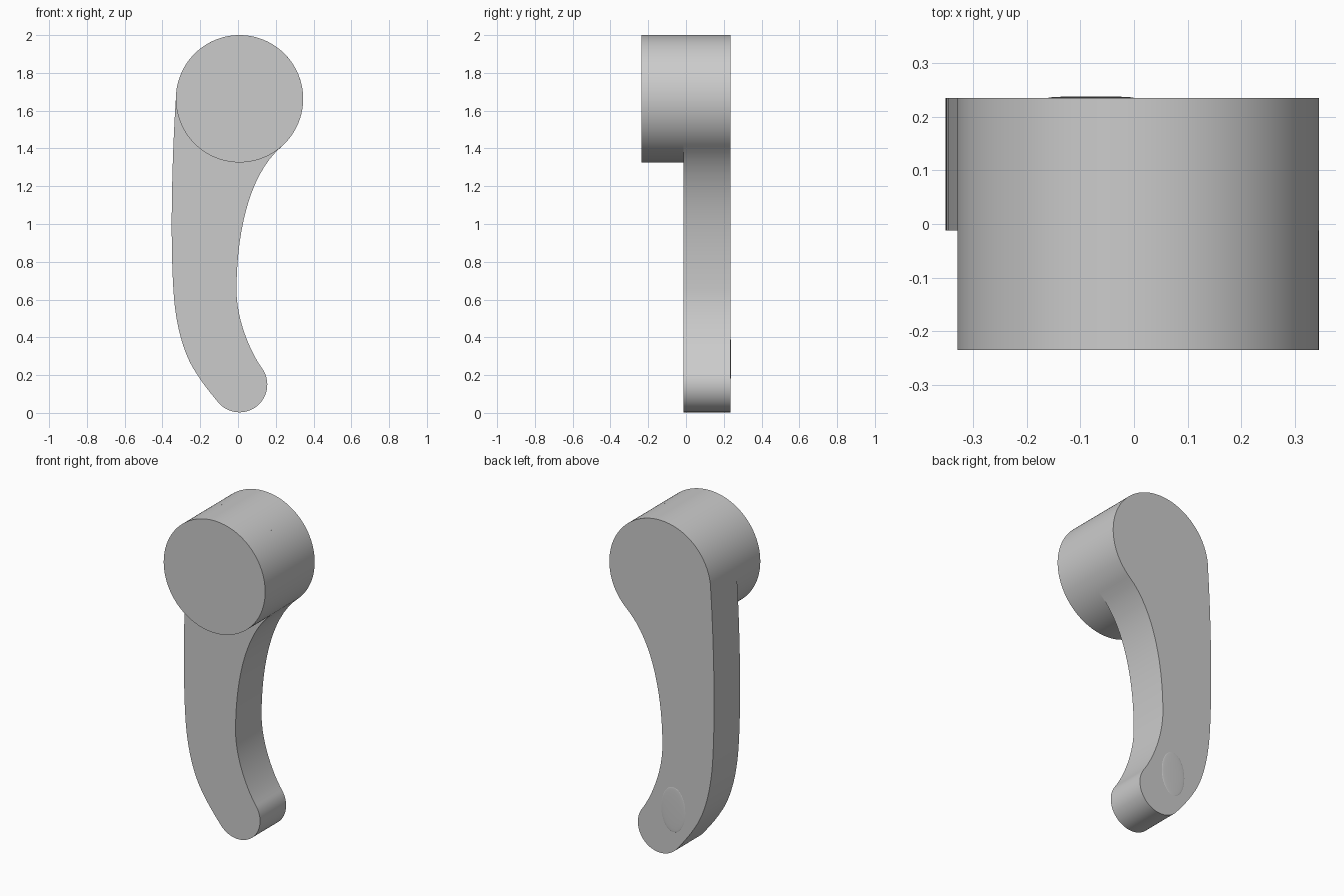
import bpy, bmesh
from math import sin, cos, radians
from mathutils import Vector
from mathutils.geometry import interpolate_bezier

cube = bpy.data.objects.get("Cube")
if cube:
    bpy.data.objects.remove(cube, do_unlink=True)

FRONT, MID, BACK = -0.235, -0.012, 0.235
HUB, HUB_R = (0.008, 1.663), 0.337
TIP, TIP_R = (0.008, 0.15), 0.147

grey = bpy.data.materials.new("plain_grey")
grey.use_nodes = True
color = (0.6, 0.6, 0.6, 1)
grey.diffuse_color = color
grey.node_tree.nodes["Principled BSDF"].inputs["Base Color"].default_value = color


def arc(center, radius, start, end, steps):
    angles = [radians(start + (end - start) * i / steps) for i in range(steps + 1)]
    return [(center[0] + radius * cos(a), center[1] + radius * sin(a)) for a in angles]


def bezier(*points):
    """Sample one curve segment without its end points."""
    pts = interpolate_bezier(*[Vector((x, z, 0)) for x, z in points], 17)
    return [(p.x, p.y) for p in pts[1:-1]]


def finish(name, bm):
    bmesh.ops.recalc_face_normals(bm, faces=bm.faces)
    mesh = bpy.data.meshes.new(name)
    bm.to_mesh(mesh)
    bm.free()
    mesh.materials.append(grey)
    obj = bpy.data.objects.new(name, mesh)
    bpy.context.collection.objects.link(obj)
    bpy.ops.object.select_all(action='DESELECT')
    obj.select_set(True)
    bpy.context.view_layer.objects.active = obj
    bpy.ops.object.shade_smooth_by_angle(angle=radians(30))


def extrude_profile(name, outline, y0, y1):
    bm = bmesh.new()
    face = bm.faces.new([bm.verts.new((x, y0, z)) for x, z in outline])
    new = bmesh.ops.extrude_face_region(bm, geom=[face], use_keep_orig=True)["geom"]
    verts = [v for v in new if isinstance(v, bmesh.types.BMVert)]
    bmesh.ops.translate(bm, vec=(0, y1 - y0, 0), verts=verts)
    finish(name, bm)


# Curved lever: hub arc, outer edge, rounded tip, inner edge
top = arc(HUB, HUB_R, -48, 180, 80)
tip = arc(TIP, TIP_R, 219, 396, 40)
outer_mid, outer_low, outer_bend = (-0.351, 1.0), (-0.338, 0.6), (-0.225, 0.217)
waist = (-0.008, 0.65)
outline = top
outline += bezier(top[-1], (-0.343, 1.45), (-0.351, 1.2), outer_mid) + [outer_mid]
outline += bezier(outer_mid, (-0.351, 0.85), (-0.347, 0.7), outer_low) + [outer_low]
outline += bezier(outer_low, (-0.328, 0.49), (-0.30, 0.33), outer_bend) + [outer_bend]
outline += bezier(outer_bend, (-0.19, 0.16), (-0.15, 0.11), tip[0]) + tip
outline += bezier(tip[-1], (0.06, 0.33), (-0.008, 0.5), waist) + [waist]
outline += bezier(waist, (-0.008, 0.9), (0.04, 1.25), top[0])
extrude_profile("lever", outline, MID, BACK)

# Round hub standing forward of the lever
extrude_profile("hub", arc(HUB, HUB_R, 0, 360, 128)[:-1], FRONT, MID)

# Faint swelling on the back near the tip
bm = bmesh.new()
bmesh.ops.create_uvsphere(bm, u_segments=32, v_segments=16, radius=1)
bmesh.ops.scale(bm, vec=(0.08, 0.003, 0.135), verts=bm.verts)
bmesh.ops.translate(bm, vec=(-0.08, BACK, 0.285), verts=bm.verts)
finish("back_swelling", bm)
